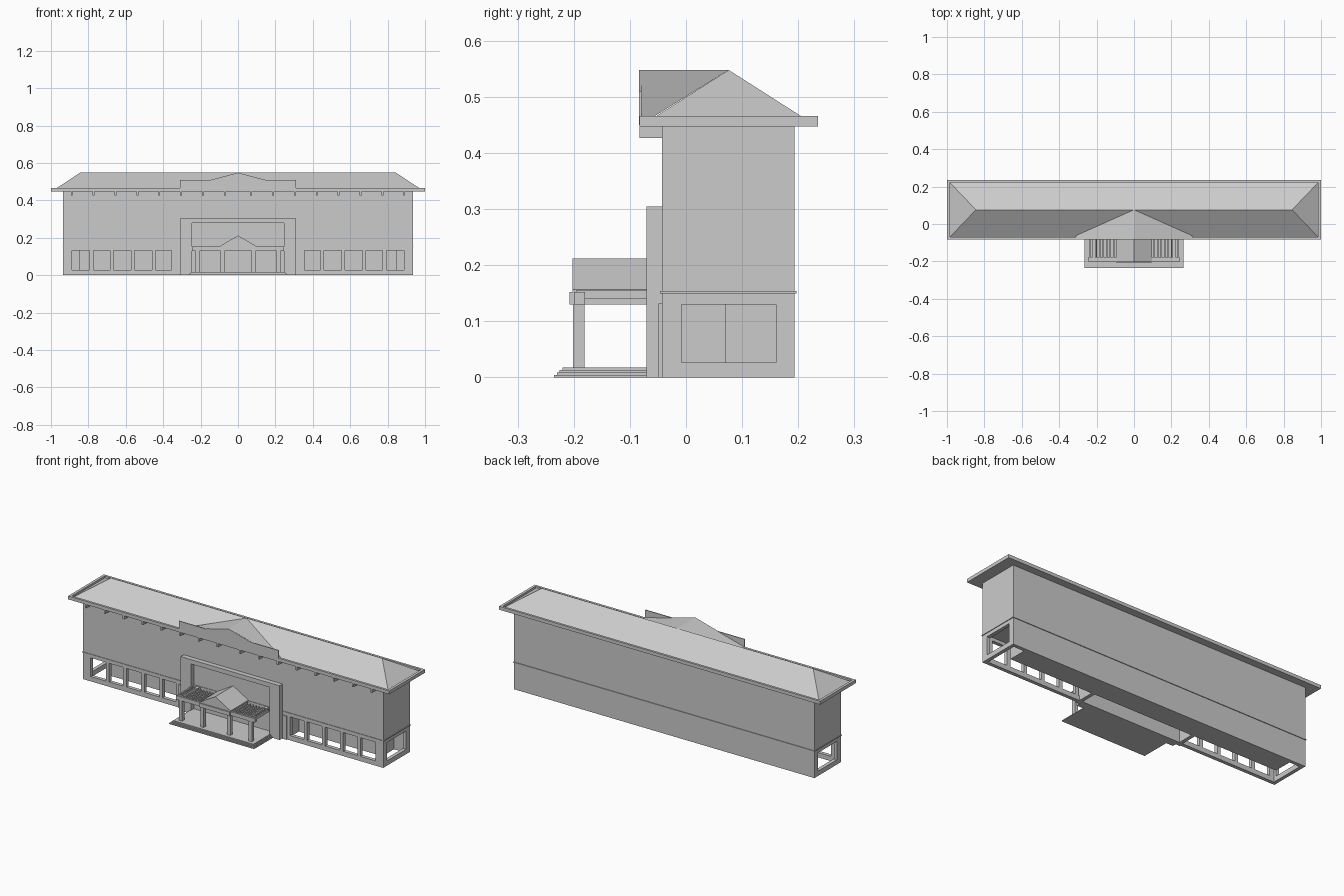
import bpy

if "Cube" in bpy.data.objects:
    bpy.data.objects.remove(bpy.data.objects["Cube"])


def mesh(name, verts, faces):
    me = bpy.data.meshes.new(name)
    me.from_pydata(verts, [], faces)
    me.update()
    ob = bpy.data.objects.new(name, me)
    bpy.context.collection.objects.link(ob)
    return ob


def box(name, x0, x1, y0, y1, z0, z1):
    v = [(x, y, z) for x in (x0, x1) for y in (y0, y1) for z in (z0, z1)]
    f = [(0, 1, 3, 2), (4, 6, 7, 5), (0, 4, 5, 1),
         (2, 3, 7, 6), (0, 2, 6, 4), (1, 5, 7, 3)]
    return mesh(name, v, f)


def sbox(name, s, x0, x1, *r):
    # box on the right (s = 1) or mirrored to the left (s = -1)
    a, b = sorted((s * x0, s * x1))
    return box(name, a, b, *r)


def prism(name, profile, y0, y1):
    # front-view (x, z) outline extruded along y
    n = len(profile)
    v = [(x, y0, z) for x, z in profile] + [(x, y1, z) for x, z in profile]
    f = [tuple(range(n)), tuple(range(2 * n - 1, n - 1, -1))]
    f += [(i, i + n, (i + 1) % n + n, (i + 1) % n) for i in range(n)]
    return mesh(name, v, f)


FY, BY, W, T = -0.043, 0.193, 0.935, 0.02

# Upper storey, belt course and rear wall
box("upper_storey", -W, W, FY, BY, 0.152, 0.447)
box("belt_course", -W - .004, W + .004, FY - .003, BY + .004, 0.150, 0.154)
box("rear_wall", -W, W, BY - T, BY, 0, 0.152)
box("ground_core", -.85, .85, 0.07, BY - T, 0, 0.152)
box("centre_front_wall", -.33, .33, FY, FY + T, 0, 0.152)

# Open arcades on both wings and open end bays
for s in (-1, 1):
    sbox("front_sill", s, .33, W, FY, FY + T, 0, .027)
    sbox("front_lintel", s, .33, W, FY, FY + T, .132, .152)
    sbox("corner_pier", s, .887, W, FY, FY + T, .027, .132)
    for x in (.345, .45, .563, .675, .783):
        sbox("arcade_post", s, x - .01, x + .01, FY, FY + T, .027, .132)
    sbox("end_sill", s, W - T, W, FY + T, BY - T, 0, .027)
    sbox("end_lintel", s, W - T, W, FY + T, BY - T, .13, .152)
    sbox("end_pier_front", s, W - T, W, FY + T, -.008, .027, .13)
    sbox("end_pier_back", s, W - T, W, .16, BY - T, .027, .13)
    sbox("cross_wall", s, .31, .33, FY + T, .07, 0, .152)
    sbox("portal_side_pier", s, .31, .335, FY - .006, FY, 0, .132)

# Entrance portal frame
P = -.07
for s in (-1, 1):
    sbox("portal_leg", s, .245, .308, P, FY, 0, .305)
box("portal_head", -.245, .245, P, FY, .28, .305)

# Eaves slab with raised gutter rim
box("eaves_slab", -1, 1, -.083, .235, .447, .455)
box("eaves_rim_front", -1, 1, -.083, -.070, .455, .466)
box("eaves_rim_back", -1, 1, .222, .235, .455, .466)
for s in (-1, 1):
    sbox("eaves_rim_end", s, .985, 1, -.070, .222, .455, .466)

# Hipped roof
a, y0, y1, z = .985, -.07, .222, .455
mesh("hip_roof",
     [(-a, y0, z), (a, y0, z), (a, y1, z), (-a, y1, z),
      (-.845, .076, .548), (.845, .076, .548)],
     [(0, 1, 5, 4), (1, 2, 5), (2, 3, 4, 5), (3, 0, 4), (3, 2, 1, 0)])

# Cross gable running back to the ridge, and its stepped parapet
mesh("cross_gable",
     [(-.31, -.08, .466), (.31, -.08, .466), (0, -.08, .548), (0, .076, .548),
      (-.31, -.062, .462), (.31, -.062, .462)],
     [(0, 1, 2), (0, 2, 3, 4), (1, 5, 3, 2)])
prism("parapet", [(-.31, .45), (.31, .45), (.31, .51), (.14, .51),
                  (0, .548), (-.14, .51), (-.31, .51)], -.084, -.079)

# Eaves brackets
for i in range(8):
    for s in (-1, 1):
        x = .07 + i * .117
        sbox("eaves_bracket", s, x - .005, x + .005, -.083, FY, .427, .447)

# Portico steps
for i in range(4):
    d = i * .005
    box("portico_step", -.265 + d, .265 - d, -.235 + d, FY,
        i * .0045, (i + 1) * .0045)

# Portico columns, beams and pergola slats
box("portico_front_beam", -.245, .245, -.2, -.18, .13, .152)
box("portico_centre_beam", -.093, .093, -.208, -.2, .13, .152)
for s in (-1, 1):
    sbox("inner_column", s, .073, .093, -.201, -.181, .018, .13)
    sbox("outer_column", s, .207, .227, -.201, -.181, .018, .13)
    sbox("portico_side_beam", s, .205, .225, -.18, FY, .13, .152)
    sbox("portico_inner_beam", s, .073, .093, -.18, FY, .13, .152)
    for i in range(8):
        x = .108 + i * .0185
        sbox("pergola_slat", s, x - .004, x + .004, -.195, P, .14, .156)

# Portico gable roof
prism("portico_gable", [(-.095, .152), (.095, .152), (.095, .157),
                        (0, .212), (-.095, .157)], -.202, FY)
